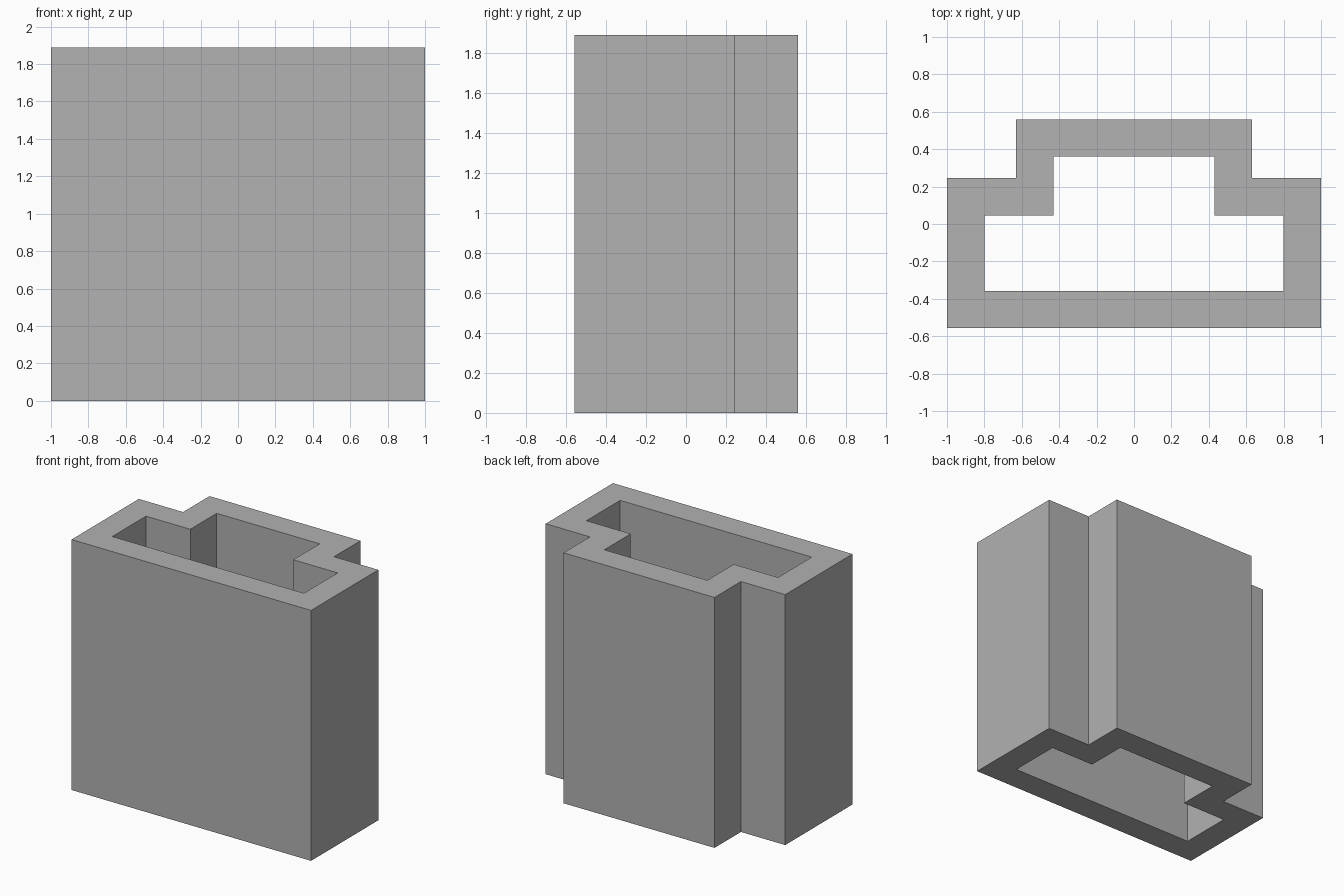
import bpy
import bmesh

cube = bpy.data.objects.get("Cube")
if cube:
    bpy.data.objects.remove(cube, do_unlink=True)

HEIGHT = 1.89
WALL = 0.2

# Plain grey material
grey = bpy.data.materials.new("plain_grey")
grey.use_nodes = True
colour = (0.445, 0.445, 0.445, 1)
grey.diffuse_color = colour
grey.node_tree.nodes["Principled BSDF"].inputs["Base Color"].default_value = colour


def outline(inset):
    """Stepped plan outline, moved inward by the inset and mirrored in x."""
    half = [(1 - inset, -0.557 + inset), (1 - inset, 0.245 - inset),
            (0.63 - inset, 0.245 - inset), (0.63 - inset, 0.56 - inset)]
    return half + [(-x, y) for x, y in reversed(half)]


# Hollow stepped tube, open at both ends
bm = bmesh.new()
rings = [[bm.verts.new((x, y, z)) for x, y in outline(inset)]
         for inset, z in ((0, 0), (0, HEIGHT), (WALL, HEIGHT), (WALL, 0))]
for r, ring in enumerate(rings):
    above = rings[(r + 1) % len(rings)]
    for i in range(len(ring)):
        j = (i + 1) % len(ring)
        bm.faces.new((ring[i], ring[j], above[j], above[i]))
bmesh.ops.recalc_face_normals(bm, faces=bm.faces)

mesh = bpy.data.meshes.new("stepped_tube_wall")
bm.to_mesh(mesh)
bm.free()
mesh.materials.append(grey)
tube = bpy.data.objects.new("stepped_tube_wall", mesh)
bpy.context.collection.objects.link(tube)
